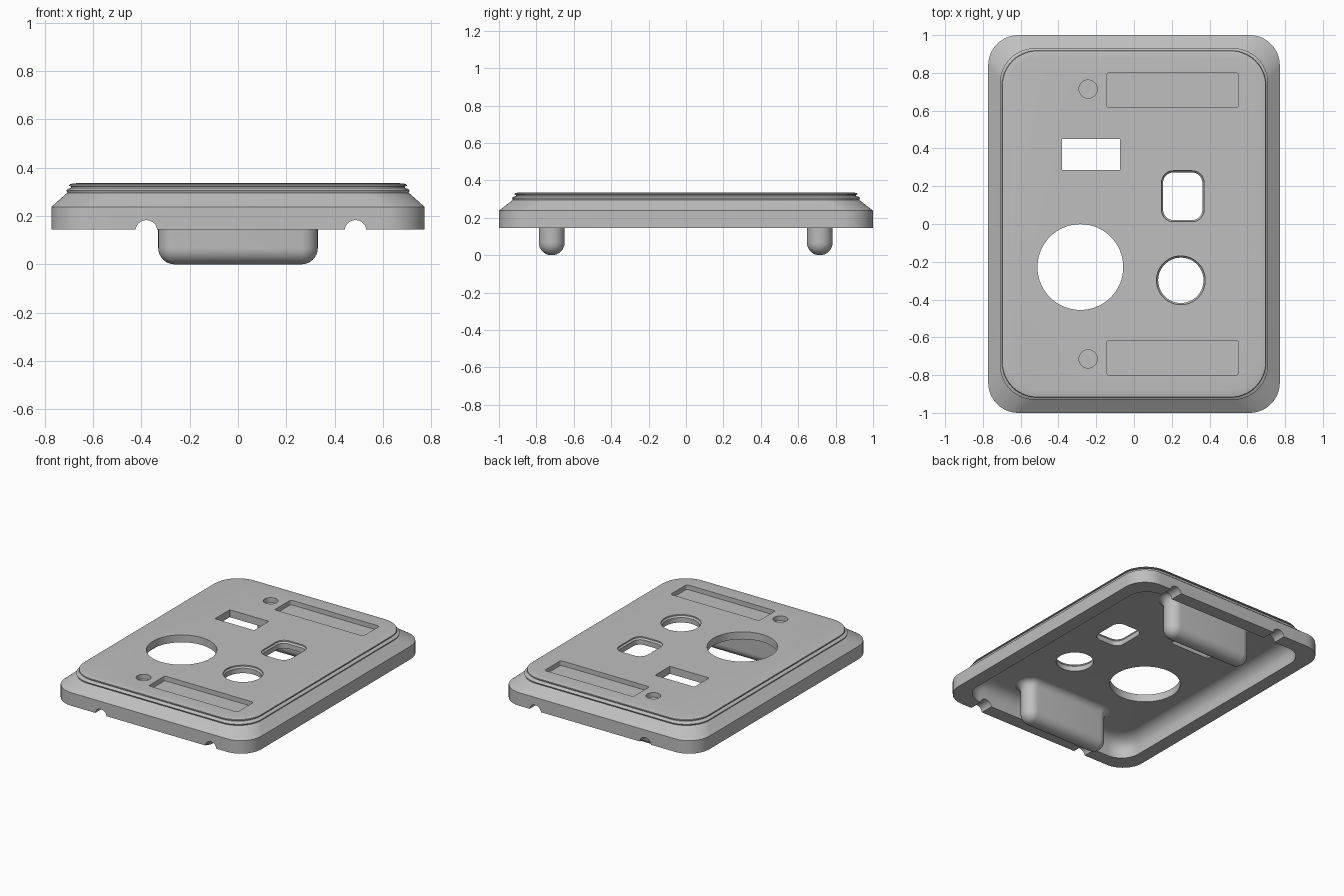
import bpy
import bmesh
from math import sin, cos, pi, radians

cube = bpy.data.objects.get("Cube")
if cube:
    bpy.data.objects.remove(cube, do_unlink=True)

grey = bpy.data.materials.new("plain grey")
grey.use_nodes = True
GREY = (0.52, 0.52, 0.52, 1)
grey.diffuse_color = GREY
grey.node_tree.nodes["Principled BSDF"].inputs["Base Color"].default_value = GREY


def ring(hx, hy, r, seg):
    """Outline of a rounded rectangle."""
    r = min(r, hx - 0.0005, hy - 0.0005)
    points = []
    for k, (sx, sy) in enumerate([(1, 1), (-1, 1), (-1, -1), (1, -1)]):
        for i in range(seg + 1):
            a = (k + i / seg) * pi / 2
            points.append((sx * (hx - r) + r * cos(a), sy * (hy - r) + r * sin(a)))
    return points


def loft(name, rings, at=(0, 0), seg=10):
    """Closed solid through rounded rectangles (hx, hy, radius, z), bottom to top."""
    bm = bmesh.new()
    loops = [[bm.verts.new((x + at[0], y + at[1], z)) for x, y in ring(hx, hy, r, seg)]
             for hx, hy, r, z in rings]
    n = len(loops[0])
    for a, b in zip(loops, loops[1:]):
        for i in range(n):
            j = (i + 1) % n
            bm.faces.new((a[i], a[j], b[j], b[i]))
    bm.faces.new(loops[0][::-1])
    bm.faces.new(loops[-1])
    bmesh.ops.recalc_face_normals(bm, faces=bm.faces)
    mesh = bpy.data.meshes.new(name)
    bm.to_mesh(mesh)
    bm.free()
    mesh.materials.append(grey)
    obj = bpy.data.objects.new(name, mesh)
    bpy.context.collection.objects.link(obj)
    return obj


def select(obj):
    bpy.ops.object.select_all(action="DESELECT")
    obj.select_set(True)
    bpy.context.view_layer.objects.active = obj


def cut(target, cutter):
    """Subtract the cutter and discard it."""
    mod = target.modifiers.new("cut", "BOOLEAN")
    mod.operation = "DIFFERENCE"
    mod.solver = "EXACT"
    mod.object = cutter
    select(target)
    bpy.ops.object.modifier_apply(modifier=mod.name)
    bpy.data.objects.remove(cutter, do_unlink=True)


def prism(hx, hy, r, z0, z1, at, seg=10):
    return loft("cutter", [(hx, hy, r, z0), (hx, hy, r, z1)], at, seg)


# Body: skirt, sloped shoulder, bead, groove and top lip
W, L = 0.772, 1.0
profile = [(0, 0.145, 0.16), (0, 0.238, 0.16), (0.066, 0.296, 0.18),
           (0.062, 0.306, 0.185), (0.068, 0.312, 0.185), (0.082, 0.316, 0.18),
           (0.082, 0.322, 0.18), (0.073, 0.325, 0.185), (0.075, 0.331, 0.185),
           (0.086, 0.334, 0.18), (0.108, 0.336, 0.16)]
body = loft("faceplate_body", [(W - d, L - 1.12 * d, r, z) for d, z, r in profile], seg=14)

# Hollow underside with a rounded ceiling edge
TOP, FILLET, WALL = 0.283, 0.09, 0.095
hollow = [(W - WALL, L - WALL, 0.14, 0.1)]
for i in range(9):
    a = i / 8 * pi / 2
    d = WALL + FILLET * (1 - cos(a))
    hollow.append((W - d, L - d, 0.14, TOP - FILLET * (1 - sin(a))))
cut(body, loft("cutter", hollow, seg=12))

# Cable notches through both end walls
for x in (-0.379, 0.486):
    notch = prism(0.045, 0.045, 0.045, -1.1, 1.1, (0, 0), 8)
    notch.rotation_euler.x = pi / 2
    notch.location = (x, 0, 0.138)
    bpy.context.view_layer.update()
    cut(body, notch)

# Through openings: large round, rectangle, soft-edged window and small round
cut(body, prism(0.227, 0.227, 0.227, 0.2, 0.4, (-0.284, -0.228), 16))
cut(body, prism(0.154, 0.083, 0.001, 0.2, 0.4, (-0.227, 0.368), 1))
for hx, hy, r, at in [(0.104, 0.126, 0.055, (0.258, 0.147)),
                      (0.12, 0.12, 0.12, (0.248, -0.298))]:
    cut(body, loft("cutter", [(hx + e, hy + e, r + e, z) for e, z in
                              [(0, 0.2), (0, 0.318), (0.009, 0.328), (0.009, 0.4)]], at, 12))

# Shallow label recesses and round dimples at both ends
for s in (-1, 1):
    cut(body, prism(0.349, 0.091, 0.012, 0.303, 0.4, (0.205, s * 0.708), 4))
    cut(body, prism(0.048, 0.048, 0.048, 0.303, 0.4, (-0.243, s * 0.714), 8))

# Clip feet: full-round bottom, flared where they meet the ceiling
R, FLARE = 0.068, 0.05
foot = []
for i in range(9):
    a = i / 8 * pi / 2
    d = R * (1 - sin(a))
    foot.append((0.33 - d, 0.069 - d, R, R * (1 - cos(a))))
for i in range(7):
    a = i / 6 * pi / 2
    e = FLARE * (1 - cos(a))
    foot.append((0.33 + e, 0.069 + e, R + e, TOP + 0.002 - FLARE * (1 - sin(a))))
feet = [loft(name, foot, (0, y), 8) for name, y in
        [("front_clip_foot", -0.718), ("back_clip_foot", 0.715)]]

for obj in [body] + feet:
    select(obj)
    bpy.ops.object.shade_smooth_by_angle(angle=radians(28))
